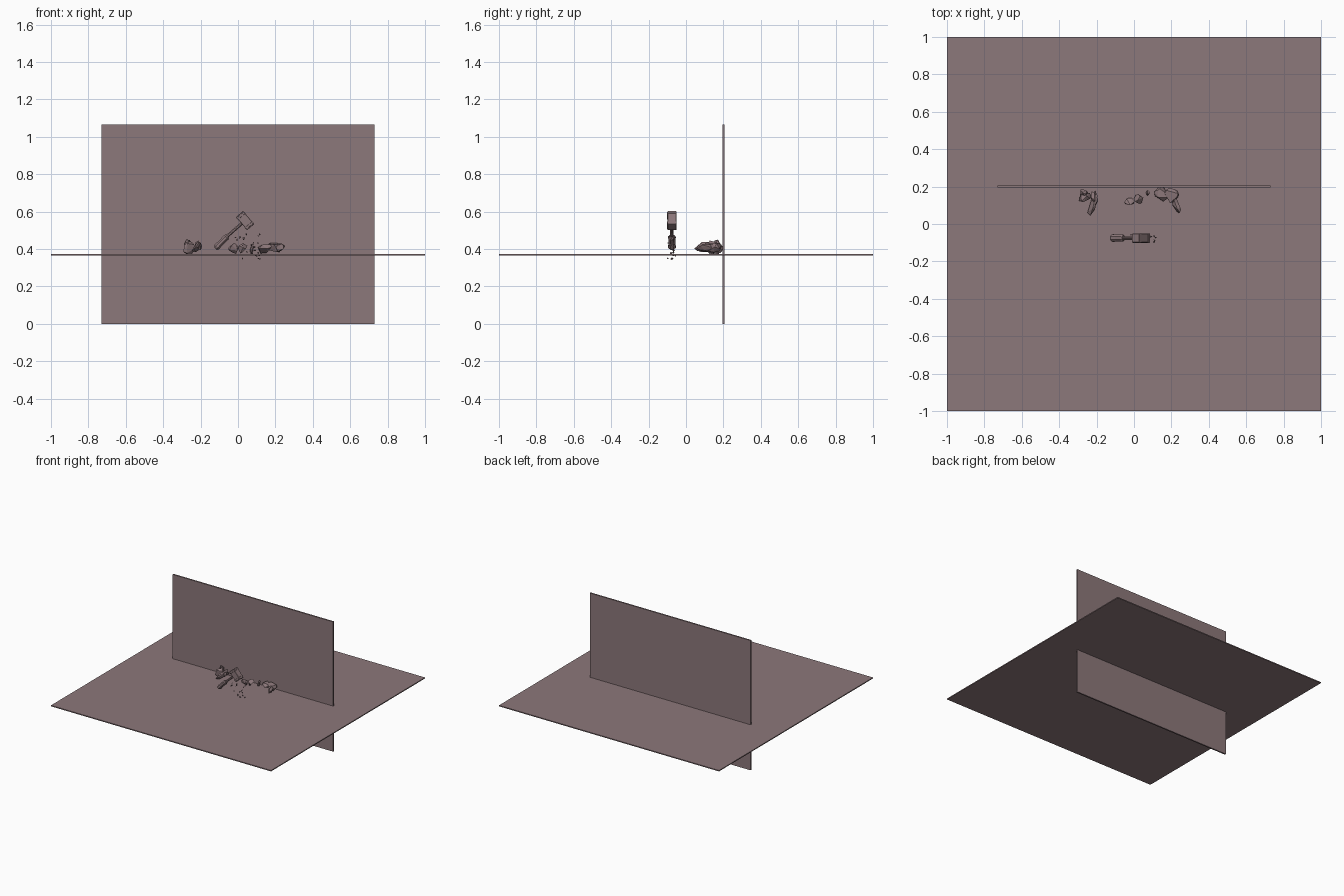
import bpy, bmesh, math, random
from mathutils import Vector, Matrix, Euler

if "Cube" in bpy.data.objects:
    bpy.data.objects.remove(bpy.data.objects["Cube"])

# Single dusty mauve colour
mauve = bpy.data.materials.new("dusty_mauve")
mauve.diffuse_color = (0.265, 0.188, 0.197, 1)
mauve.use_nodes = True
mauve.node_tree.nodes["Principled BSDF"].inputs["Base Color"].default_value = mauve.diffuse_color


def finish(name, bm, matrix=None):
    if matrix is not None:
        bm.transform(matrix)
    bmesh.ops.recalc_face_normals(bm, faces=bm.faces)
    mesh = bpy.data.meshes.new(name)
    bm.to_mesh(mesh)
    bm.free()
    mesh.materials.append(mauve)
    ob = bpy.data.objects.new(name, mesh)
    bpy.context.collection.objects.link(ob)
    return ob


def box(name, centre, size, matrix=None, bevel=0):
    bm = bmesh.new()
    bmesh.ops.create_cube(bm, size=1)
    bm.transform(Matrix.Translation(centre) @ Matrix.Diagonal((*size, 1)))
    if bevel:
        bmesh.ops.bevel(bm, geom=list(bm.edges), offset=bevel,
                        segments=1, affect='EDGES')
    return finish(name, bm, matrix)


def loft(name, rings, sides, matrix):
    """Faceted handle piece: rings are (distance, radius x, radius y, shift)."""
    bm = bmesh.new()
    loops = []
    for d, rx, ry, shift in rings:
        loops.append([bm.verts.new((shift + rx * math.cos(a), ry * math.sin(a), -d))
                      for a in (math.tau * (i + 0.5) / sides for i in range(sides))])
    for lo, hi in zip(loops, loops[1:]):
        for i in range(sides):
            j = (i + 1) % sides
            bm.faces.new((lo[i], lo[j], hi[j], hi[i]))
    bm.faces.new(loops[0])
    bm.faces.new(loops[-1])
    return finish(name, bm, matrix)


def rock(name, centre, size, angles, seed, points=16):
    """Angular stone: hull of random directions scaled to full size."""
    rng = random.Random(seed)
    bm = bmesh.new()
    for _ in range(points):
        v = Vector([rng.gauss(0, 1) for _ in range(3)]).normalized()
        bm.verts.new(v * rng.uniform(0.85, 1.05) * 0.5)
    hull = bmesh.ops.convex_hull(bm, input=list(bm.verts))
    loose = [g for g in hull["geom_interior"] if isinstance(g, bmesh.types.BMVert)]
    bmesh.ops.delete(bm, geom=loose, context='VERTS')
    rot = Euler([math.radians(a) for a in angles]).to_matrix().to_4x4()
    finish(name, bm, Matrix.Translation(centre) @ rot @ Matrix.Diagonal((*size, 1)))


# Ground and crossing back wall
box("floor", (0, 0, 0.37), (2, 2, 0.008))
box("back_wall", (0, 0.2, 0.533), (1.46, 0.012, 1.066))

# Tilted mallet: head along local x, handle along local -z
tilt = Matrix.Translation((0.038, -0.075, 0.552)) @ Matrix.Rotation(math.radians(49.5), 4, 'Y')
box("mallet_head", (0, 0, 0), (0.092, 0.048, 0.050), tilt, 0.002)
for s in (-1, 1):
    box("mallet_band", (s * 0.034, 0, 0), (0.012, 0.051, 0.053), tilt, 0.001)
loft("mallet_shaft", [(0.02, 0.009, 0.010, 0), (0.14, 0.009, 0.010, 0.002)], 8, tilt)
loft("mallet_grip", [(0.125, 0.013, 0.014, 0.002), (0.135, 0.018, 0.021, 0.003),
                     (0.175, 0.016, 0.019, 0.006), (0.205, 0.019, 0.022, 0.009),
                     (0.218, 0.012, 0.014, 0.010)], 8, tilt)

# Stones: centre, size, rotation
stones = [
    ("left_rock", (-0.265, 0.145, 0.405), (0.085, 0.070, 0.075), (15, 10, 20)),
    ("left_rock_back", (-0.270, 0.165, 0.425), (0.060, 0.045, 0.050), (0, 30, -35)),
    ("left_shard", (-0.220, 0.110, 0.408), (0.035, 0.150, 0.070), (0, 20, -16)),
    ("left_shard_small", (-0.212, 0.140, 0.415), (0.040, 0.080, 0.065), (10, -15, 10)),
    ("middle_rock_low", (-0.024, 0.118, 0.405), (0.058, 0.045, 0.070), (0, -20, 10)),
    ("middle_rock_tall", (0.027, 0.136, 0.405), (0.050, 0.064, 0.065), (0, 25, -15)),
    ("right_chip", (0.073, 0.172, 0.395), (0.022, 0.045, 0.055), (0, 15, 10)),
    ("right_rock", (0.145, 0.162, 0.402), (0.095, 0.075, 0.065), (10, -15, -25)),
    ("right_rock_big", (0.195, 0.150, 0.412), (0.095, 0.085, 0.078), (0, 15, 15)),
    ("right_shard", (0.225, 0.105, 0.408), (0.035, 0.115, 0.050), (0, 20, 22)),
]
for i, (name, centre, size, angles) in enumerate(stones):
    rock(name, centre, size, angles, 20 + i)

# Chips scattered below the mallet head
rng = random.Random(5)
for i in range(22):
    height = rng.uniform(0.34, 0.48)
    centre = (rng.uniform(-0.02, 0.12), rng.uniform(-0.10, -0.055), height)
    size = [rng.uniform(0.008, 0.020) for _ in range(3)]
    rock("debris_chip", centre, size, [rng.uniform(0, 180) for _ in range(3)], 100 + i, 8)
